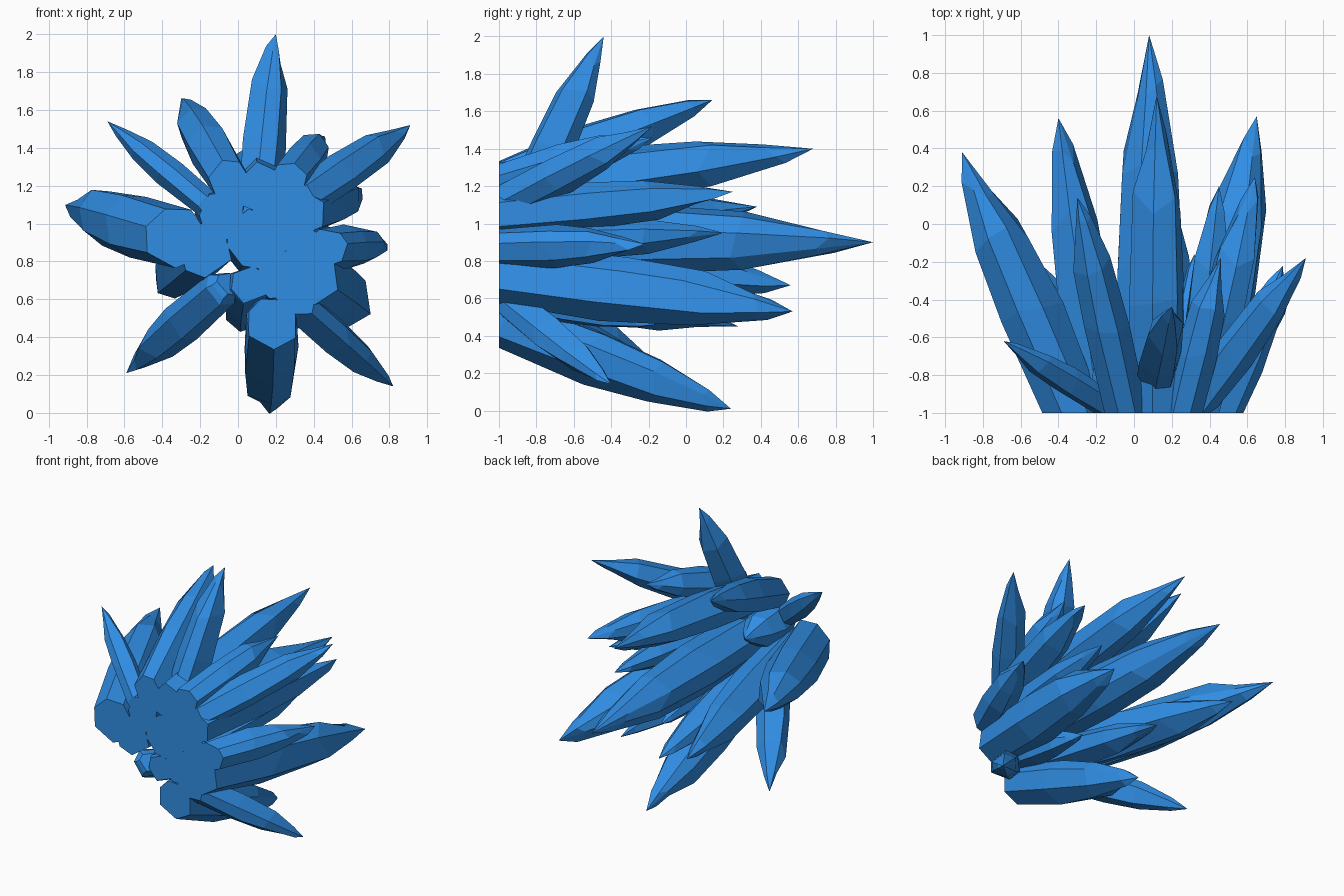
import bpy, bmesh, math, random
from mathutils import Vector

if "Cube" in bpy.data.objects:
    bpy.data.objects.remove(bpy.data.objects["Cube"])

random.seed(11)
mat = bpy.data.materials.new("blue_crystal")
mat.diffuse_color = (0.03, 0.27, 0.78, 1)
mat.use_nodes = True
mat.node_tree.nodes["Principled BSDF"].inputs["Base Color"].default_value = mat.diffuse_color

# (position along axis, share of full radius)
PROFILE = [(0.0, 0.92), (0.38, 1.0), (0.66, 0.84), (0.87, 0.38)]


def crystal(name, start, tip, r, sides=6, back=0.12, foot=0.85):
    """Faceted spike from start to tip, trimmed flat at y = -1."""
    start, tip = Vector(start), Vector(tip)
    axis = tip - start
    frame = axis.to_track_quat('Z', 'Y').to_matrix()
    turn = random.uniform(0, math.tau)
    angles = [turn + math.tau * (i + random.uniform(-.18, .18)) / sides for i in range(sides)]
    bm = bmesh.new()
    rings = []
    for t, k in [(-back, foot)] + PROFILE:
        ring = []
        for a in angles:
            # stagger the shoulders so the facets are uneven
            s = t + (random.uniform(-.05, .05) if 0.1 < t else 0)
            p = Vector((math.cos(a), math.sin(a), 0)) * r * k * random.uniform(.94, 1.06)
            ring.append(bm.verts.new(start + axis * s + frame @ p))
        rings.append(ring)
    bm.faces.new(rings[0][::-1])
    for lo, hi in zip(rings, rings[1:]):
        for i in range(sides):
            j = (i + 1) % sides
            bm.faces.new((lo[i], lo[j], hi[j], hi[i]))
    end = bm.verts.new(tip)
    for i in range(sides):
        bm.faces.new((rings[-1][i], rings[-1][(i + 1) % sides], end))
    # flat trimmed foot
    cut = bmesh.ops.bisect_plane(bm, geom=bm.verts[:] + bm.edges[:] + bm.faces[:],
                                 plane_co=(0, -1, 0), plane_no=(0, -1, 0), clear_outer=True)
    edges = [e for e in cut['geom_cut'] if isinstance(e, bmesh.types.BMEdge)]
    if edges:
        bmesh.ops.holes_fill(bm, edges=edges)
    bmesh.ops.recalc_face_normals(bm, faces=bm.faces)
    me = bpy.data.meshes.new(name)
    bm.to_mesh(me)
    bm.free()
    me.materials.append(mat)
    bpy.context.collection.objects.link(bpy.data.objects.new(name, me))


# long inner spikes
crystal("spike_centre", (.10, -1, .92), (.08, 1.0, .90), .185, 8)
crystal("spike_upper_centre", (.12, -1, 1.18), (.12, .68, 1.40), .15)
crystal("spike_upper_left", (-.04, -1, 1.22), (-.30, .14, 1.66), .125)
crystal("spike_left", (-.32, -1, .92), (-.91, .38, 1.09), .175, 7)
crystal("spike_lower_left", (-.17, -1, .86), (-.40, .56, .67), .155)
crystal("spike_lower_right", (.37, -1, .73), (.65, .57, .53), .18, 7)
crystal("spike_right_upper", (.35, -1, 1.05), (.64, .25, 1.17), .13)
crystal("spike_right_inner", (.34, -1, .90), (.45, .20, .95), .115)
crystal("spike_bottom_inner", (.06, -.97, .68), (.03, .28, .45), .12, 6, .05, .7)
# short and outward-leaning spikes
crystal("spike_top", (.11, -.86, 1.10), (.20, -.44, 2.0), .12)
crystal("spike_top_left_short", (-.15, -.95, 1.09), (-.69, -.62, 1.54), .08, 6, .05, .6)
crystal("spike_top_right", (.31, -.98, 1.10), (.91, -.18, 1.52), .11)
crystal("spike_top_right_short", (.26, -1, 1.22), (.46, -.18, 1.46), .11, 7)
crystal("spike_right_short", (.46, -1, .87), (.79, -.22, .89), .115, 7)
crystal("spike_bottom_left", (-.08, -.93, .66), (-.59, -.14, .21), .115, 6, .05, .6)
crystal("spike_bottom", (.18, -.98, .48), (.16, .24, .01), .155, 7, .08, .7)
crystal("spike_bottom_right", (.32, -.95, .58), (.82, -.40, .14), .105)
crystal("spike_bottom_right_short", (.28, -1, .64), (.32, -.16, .46), .10)
# stubby core closing the gaps at the foot
crystal("core_left", (-.08, -1, 1.04), (-.10, -.55, 1.06), .14, 7)
crystal("core_right", (.25, -1, 1.02), (.27, -.55, 1.04), .13, 7)
crystal("core_lower", (.21, -1, .72), (.23, -.55, .70), .13, 7)
